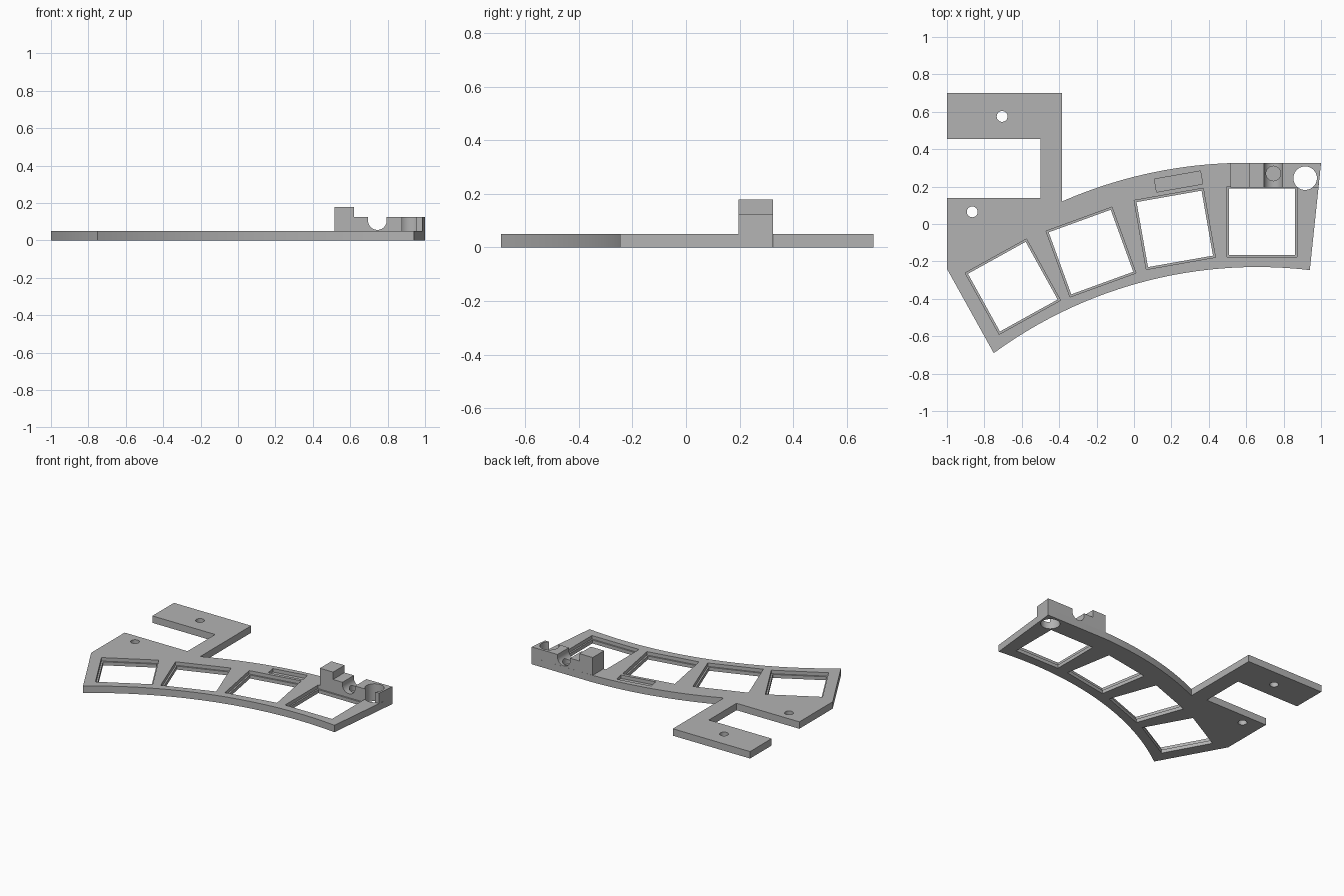
import bpy, bmesh, math
from mathutils import Matrix, Vector

cube = bpy.data.objects.get("Cube")
if cube:
    bpy.data.objects.remove(cube, do_unlink=True)

grey = bpy.data.materials.new("light_grey")
grey.use_nodes = True
COLOUR = (0.45, 0.45, 0.45, 1)
grey.diffuse_color = COLOUR
grey.node_tree.nodes["Principled BSDF"].inputs["Base Color"].default_value = COLOUR

THICK = 0.05


def prism(name, points, offset):
    """Extrude a closed 3D outline by an offset vector."""
    bm = bmesh.new()
    face = bm.faces.new([bm.verts.new(p) for p in points])
    top = bmesh.ops.extrude_face_region(bm, geom=[face])["geom"]
    bmesh.ops.translate(bm, vec=offset,
                        verts=[v for v in top if isinstance(v, bmesh.types.BMVert)])
    bmesh.ops.recalc_face_normals(bm, faces=bm.faces)
    mesh = bpy.data.meshes.new(name)
    bm.to_mesh(mesh)
    bm.free()
    mesh.materials.append(grey)
    obj = bpy.data.objects.new(name, mesh)
    bpy.context.collection.objects.link(obj)
    return obj


def arc(x0, x1, cx, top, radius, steps=28):
    """Shallow arch points from x0 to x1, peaking at (cx, top)."""
    xs = [x0 + (x1 - x0) * i / steps for i in range(steps + 1)]
    return [(x, top - radius + math.sqrt(radius ** 2 - (x - cx) ** 2)) for x in xs]


def box_cutter(x, y, angle, w, d, z0, z1):
    turn = Matrix.Rotation(math.radians(angle), 3, "Z")
    corners = [(-w, -d), (w, -d), (w, d), (-w, d)]
    pts = [turn @ Vector((a / 2, b / 2, 0)) + Vector((x, y, z0)) for a, b in corners]
    return prism("cutter", pts, (0, 0, z1 - z0))


def round_cutter(x, y, r, z0, z1, sides=40):
    pts = [(x + r * math.cos(math.tau * i / sides),
            y + r * math.sin(math.tau * i / sides), z0) for i in range(sides)]
    return prism("cutter", pts, (0, 0, z1 - z0))


def cut(obj, cutter):
    """Subtract the cutter from the object, then discard it."""
    cutter.hide_render = True
    mod = obj.modifiers.new("cut", "BOOLEAN")
    mod.operation = "DIFFERENCE"
    mod.solver = "EXACT"
    mod.object = cutter
    bpy.context.view_layer.objects.active = obj
    bpy.ops.object.modifier_apply(modifier=mod.name)
    bpy.data.objects.remove(cutter, do_unlink=True)


# Curved plate with the hooked bracket at its rear left
outline = [(-1, -0.24)]
outline += arc(-0.75, 0.94, 0.66, -0.23, 2.39)
outline += [(1, 0.325)]
outline += arc(0.52, -0.385, 0.6, 0.327, 2.45)
outline += [(-0.385, 0.7), (-1, 0.7), (-1, 0.455), (-0.5, 0.455), (-0.5, 0.14), (-1, 0.14)]
plate = prism("curved_plate", [(x, y, 0) for x, y in outline], (0, 0, THICK))

# Four square windows, each with a stepped ledge
for x, y, angle in [(0.684, 0.012, 0), (0.218, -0.026, 10),
                    (-0.23, -0.15, 20), (-0.648, -0.335, 29)]:
    cut(plate, box_cutter(x, y, angle, 0.353, 0.353, -0.1, 0.2))
    cut(plate, box_cutter(x, y, angle, 0.375, 0.375, 0.025, 0.2))

# Shallow slot behind the second window from the right
cut(plate, box_cutter(0.238, 0.227, 10, 0.25, 0.07, 0.025, 0.2))

# Screw holes in the bracket
for x, y in [(-0.705, 0.575), (-0.865, 0.065)]:
    cut(plate, round_cutter(x, y, 0.029, -0.1, 0.2))

# Stepped holder block with a round notch across it
LOW, NOTCH_X, NOTCH_R, NOTCH_Z = 0.125, 0.745, 0.05, 0.106
profile = [(0.515, THICK), (0.515, 0.178), (0.62, 0.178), (0.62, LOW), (NOTCH_X - NOTCH_R, LOW)]
for i in range(21):
    a = math.pi + math.pi * i / 20
    profile.append((NOTCH_X + NOTCH_R * math.cos(a), NOTCH_Z + NOTCH_R * math.sin(a)))
profile += [(NOTCH_X + NOTCH_R, LOW), (1, LOW), (1, THICK)]
block = prism("holder_block", [(x, 0.195, z) for x, z in profile], (0, 0.13, 0))
for v in block.data.vertices:
    if v.co.x > 0.99 and v.co.y < 0.2:
        v.co.x = 0.986

# Large post hole and the small blind pocket below the notch
for part in (plate, block):
    cut(part, round_cutter(0.915, 0.245, 0.063, -0.1, 0.3))
    cut(part, round_cutter(NOTCH_X, 0.27, 0.039, 0.03, 0.3))

# Smooth curved walls, keep corners sharp
bpy.ops.object.select_all(action="DESELECT")
for part in (plate, block):
    part.select_set(True)
bpy.context.view_layer.objects.active = plate
bpy.ops.object.shade_smooth_by_angle(angle=math.radians(30))
